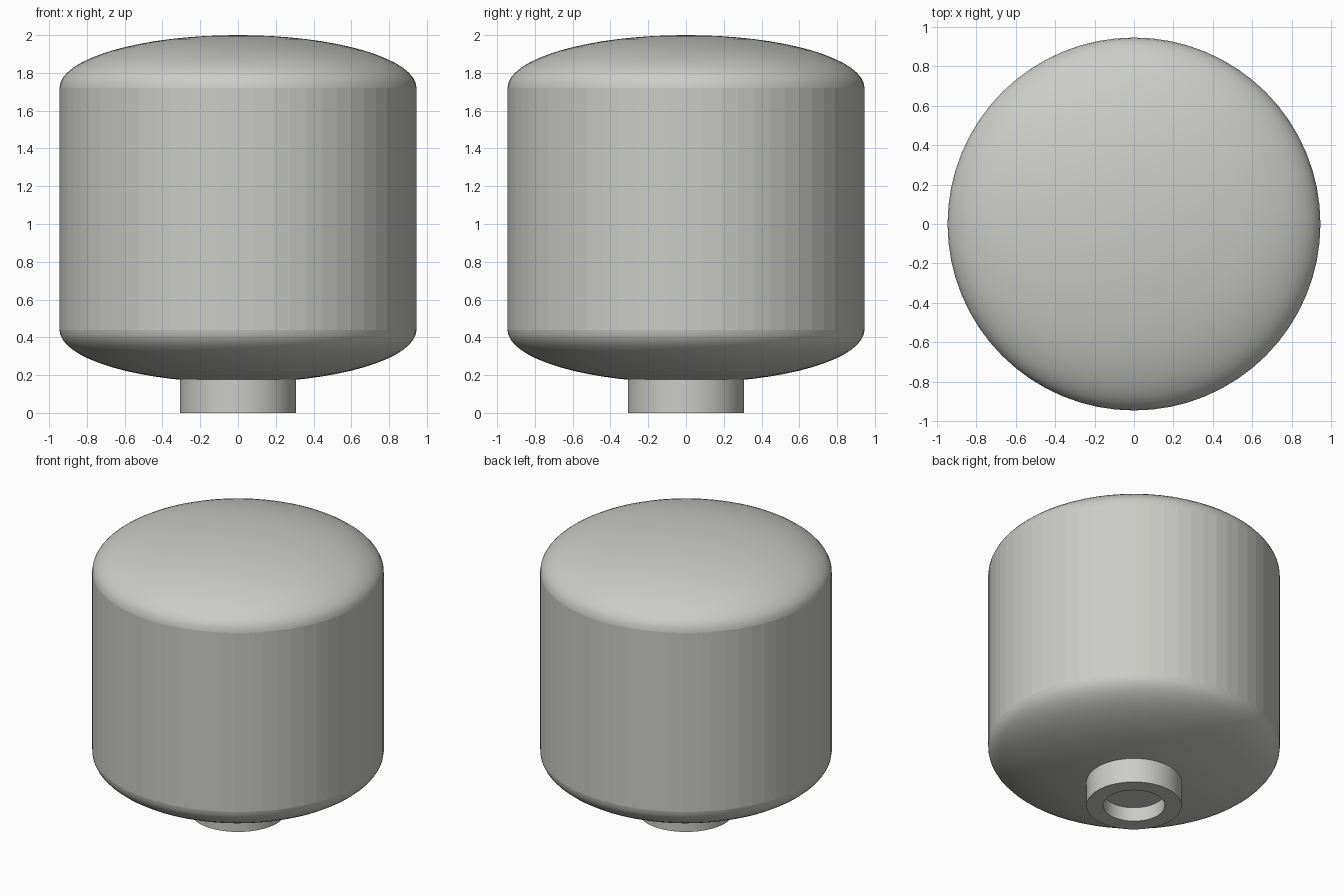
import bpy
import bmesh
import math

cube = bpy.data.objects.get("Cube")
if cube:
    bpy.data.objects.remove(cube, do_unlink=True)

metal = bpy.data.materials.new("light warm grey")
metal.use_nodes = True
GREY = (0.6, 0.6, 0.57, 1)
metal.diffuse_color = GREY
metal.node_tree.nodes["Principled BSDF"].inputs["Base Color"].default_value = GREY


def lathe(name, profile, segments, smooth_rule):
    """Spin a bottom-to-top (radius, z) profile about the z axis."""
    bm = bmesh.new()
    verts = [bm.verts.new((r, 0, z)) for r, z in profile]
    edges = [bm.edges.new(pair) for pair in zip(verts, verts[1:])]
    bmesh.ops.spin(bm, geom=verts + edges, cent=(0, 0, 0), axis=(0, 0, 1),
                   angle=math.tau, steps=segments, use_duplicate=False)
    bmesh.ops.remove_doubles(bm, verts=bm.verts, dist=0.0005)
    bmesh.ops.recalc_face_normals(bm, faces=bm.faces)
    for face in bm.faces:
        face.smooth = smooth_rule(face)
    mesh = bpy.data.meshes.new(name)
    bm.to_mesh(mesh)
    bm.free()
    mesh.materials.append(metal)
    obj = bpy.data.objects.new(name, mesh)
    bpy.context.collection.objects.link(obj)
    return obj


# Tank shell: straight wall between two shallow elliptical domes
RADIUS, WALL_LOW, WALL_HIGH, DOME = 0.945, 0.44, 1.72, 0.28
STEPS = 16
arc = [math.pi / 2 * i / STEPS for i in range(STEPS + 1)]
lower = [(RADIUS * math.sin(a), WALL_LOW - DOME * math.cos(a)) for a in arc]
upper = [(RADIUS * math.cos(a), WALL_HIGH + DOME * math.sin(a)) for a in arc]


def is_dome(face):
    return abs(face.normal.z) > 0.02


lathe("tank_shell", lower + upper, 64, is_dome)

# Outlet neck: short pipe with a blind bore
neck = [(0, 0.1), (0.2, 0.1), (0.2, 0), (0.308, 0), (0.308, 0.2)]
outlet = lathe("outlet_neck", neck, 64, lambda face: False)
bpy.context.view_layer.objects.active = outlet
outlet.select_set(True)
bpy.ops.object.shade_smooth_by_angle(angle=math.radians(30))
